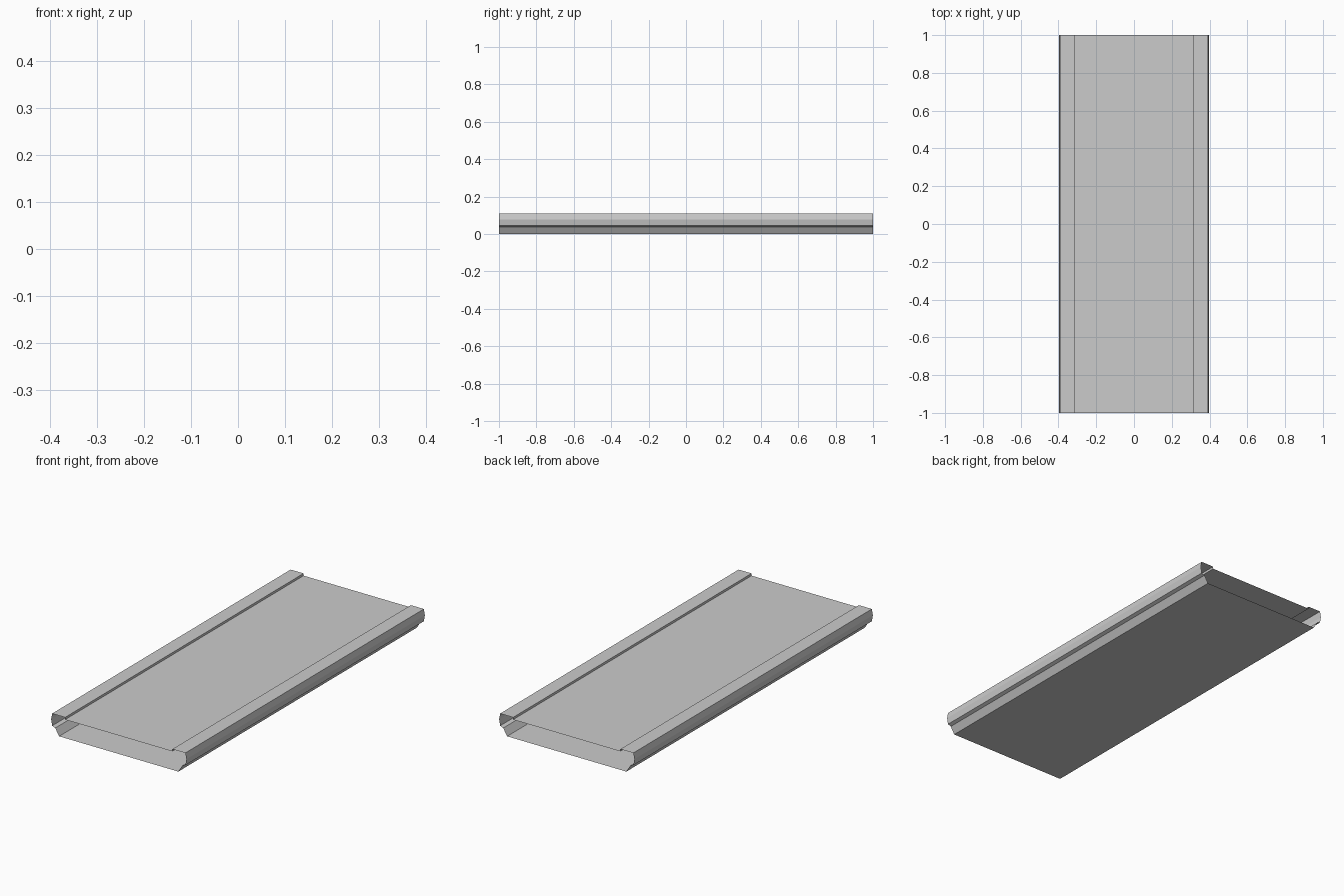
import bpy

if "Cube" in bpy.data.objects:
    bpy.data.objects.remove(bpy.data.objects["Cube"])

HALF_LENGTH = 1.0


def extrude_profile(name, profile):
    """Open sheet: an (x, z) profile swept along y, with no end caps."""
    n = len(profile)
    verts = [(x, y, z) for y in (-HALF_LENGTH, HALF_LENGTH) for x, z in profile]
    faces = [(i, i + 1, n + i + 1, n + i) for i in range(n - 1)]
    mesh = bpy.data.meshes.new(name)
    mesh.from_pydata(verts, [], faces)
    mesh.update()
    obj = bpy.data.objects.new(name, mesh)
    bpy.context.collection.objects.link(obj)
    return obj


# Right rail from the floor edge, round the outer side, to the raised lip
rail = [(0.35, 0.0), (0.373, 0.038), (0.391, 0.045), (0.397, 0.078),
        (0.391, 0.11), (0.315, 0.11), (0.315, 0.098)]
mirrored = [(-x, z) for x, z in rail]

# Flat bottom, listed left to right so its normal faces down
extrude_profile("bottom_panel", [(-0.35, 0.0), (0.35, 0.0)])

# Side rails, wound so that normals face outward
extrude_profile("right_rail", rail)
extrude_profile("left_rail", mirrored[::-1])

# Recessed top deck between the lips
extrude_profile("top_deck", [(0.315, 0.098), (-0.315, 0.098)])
